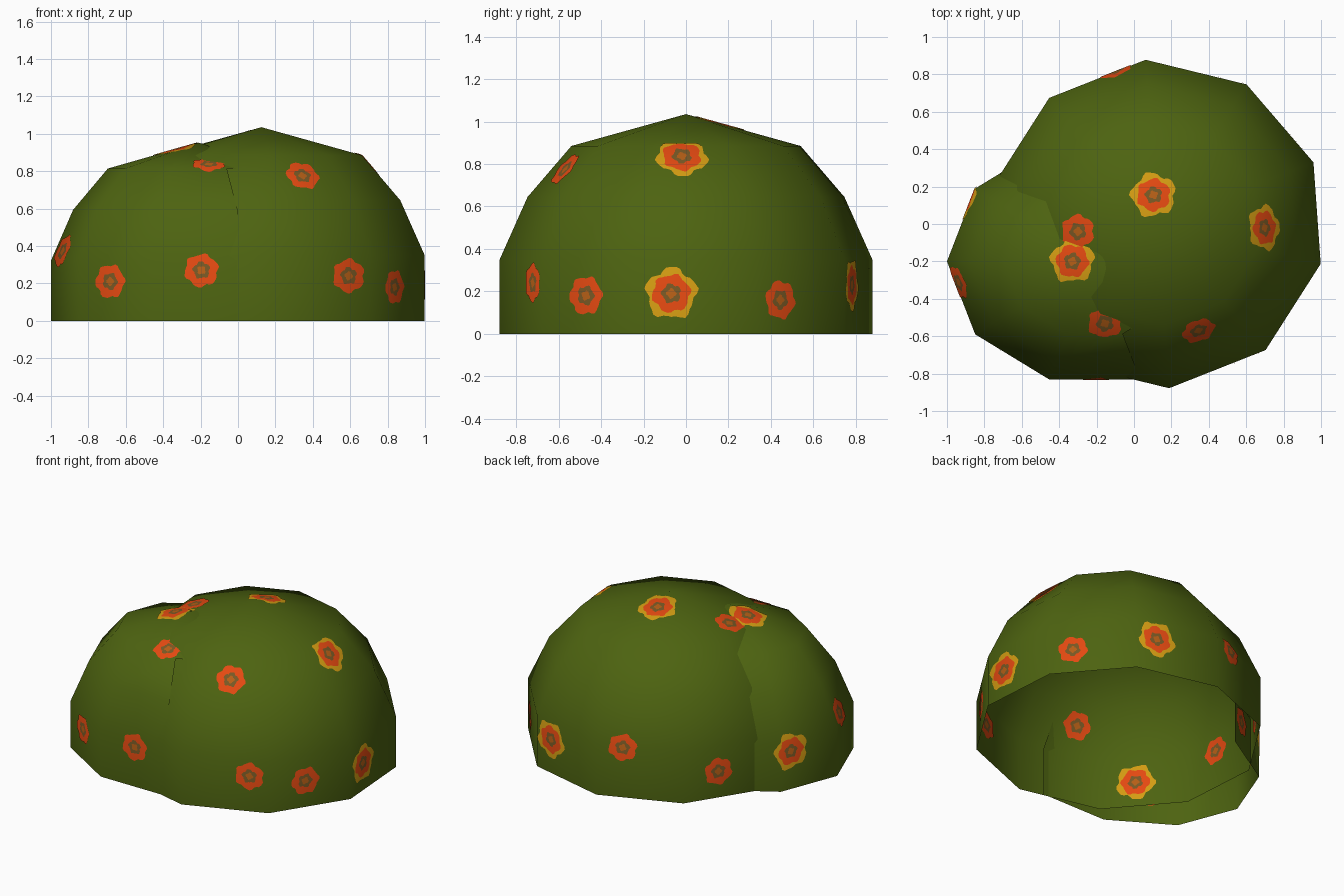
import bpy, bmesh, math, random
from mathutils import Vector
from mathutils.bvhtree import BVHTree
from mathutils.interpolate import poly_3d_calc

if "Cube" in bpy.data.objects:
    bpy.data.objects.remove(bpy.data.objects["Cube"])

random.seed(4)


def material(name, r, g, b):
    lin = [((c / 255 + 0.055) / 1.055) ** 2.4 for c in (r, g, b)]
    m = bpy.data.materials.new(name)
    m.diffuse_color = (*lin, 1)
    m.use_nodes = True
    m.node_tree.nodes["Principled BSDF"].inputs["Base Color"].default_value = m.diffuse_color
    return m


LEAF = material("leaf green", 77, 99, 16)
FLOWER_MATS = [material("petal orange", 228, 73, 17), material("petal yellow", 212, 156, 18),
               material("flower ring brown", 120, 88, 36), material("flower heart amber", 182, 95, 22)]

# Profile of a dome: (radius factor, height)
PROFILE = [(1, 0), (1, 0.35), (0.85, 0.645), (0.615, 0.885)]
SIDES = 10


def dome(name, cx, cy, rx, ry, hz, turn, keep=range(SIDES)):
    """Ten-sided open dome; wall columns outside 'keep' are left out (buried)."""
    bm = bmesh.new()
    rings = []
    for f, z in PROFILE:
        ring = []
        for k in range(SIDES):
            a = math.radians(turn + 36 * k)
            ring.append(bm.verts.new((cx + rx * f * math.cos(a), cy + ry * f * math.sin(a), z * hz)))
        rings.append(ring)
    apex = bm.verts.new((cx, cy, 1.035 * hz))
    for k in range(SIDES):
        n = (k + 1) % SIDES
        if k in keep:
            for lo, hi in zip(rings, rings[1:]):
                bm.faces.new((lo[k], lo[n], hi[n], hi[k]))
        bm.faces.new((rings[-1][k], rings[-1][n], apex))
    bmesh.ops.delete(bm, geom=[v for v in bm.verts if not v.link_faces], context='VERTS')
    for f in bm.faces:
        f.smooth = True
    me = bpy.data.meshes.new(name)
    bm.to_mesh(me)
    bm.free()
    me.materials.append(LEAF)
    bpy.context.collection.objects.link(bpy.data.objects.new(name, me))
    return me


def surface(me):
    """Returns a lookup: point -> (nearest surface point, face normal, smooth normal)."""
    co = [v.co.copy() for v in me.vertices]
    vn = [v.normal.copy() for v in me.vertices]
    polys = [tuple(p.vertices) for p in me.polygons]
    tree = BVHTree.FromPolygons(co, polys)

    def look(p):
        q, n, i, _ = tree.find_nearest(p)
        w = poly_3d_calc([co[v] for v in polys[i]], q)
        s = sum((vn[v] * k for v, k in zip(polys[i], w)), Vector())
        return q, n, s.normalized()
    return look


SEG = 36


def flower(name, look, centre, yellow, size=0.088):
    """Thin painted flower following the dome, on its outer and inner skin."""
    c, n, _ = look(Vector(centre))
    up = Vector((0, 0, 1)) if abs(n.z) < 0.95 else Vector((0, 1, 0))
    u = up.cross(n).normalized()
    w = n.cross(u)
    ph = [random.uniform(0, 6.28) for _ in range(5)]
    # ring borders: (radius, wobble amount, lobes, phase)
    heart = (0.022, 0.15, 4, ph[0])
    brown = (0.044, 0.12, 5, ph[1])
    orange = (size, 0.08, 6, ph[2])
    outer = (size * 1.33, 0.10, 5, ph[3])
    bands = [((0, 0, 1, 0), heart, 1, 3), (heart, brown, 2, 2), (brown, orange, 4, 0)]
    if yellow:
        bands.append((orange, outer, 3, 1))

    def radius(b, t):
        r, amp, lobes, p = b
        return r * (1 + amp * math.sin(lobes * t + p) + amp * 0.4 * math.sin(11 * t + p))

    verts, faces, mats, normals = [], [], [], []
    for side in (1, -1):
        base = len(verts)
        rows = []
        for b0, b1, steps, mat in bands:
            for s in range(1, steps + 1):
                rows.append((b0, b1, s / steps, mat))
        q, _, s = look(c)
        verts.append(q + n * 0.004 * side)
        normals.append(s * side)
        for i, (b0, b1, f, mat) in enumerate(rows):
            for j in range(SEG):
                t = 2 * math.pi * j / SEG
                r = radius(b0, t) * (1 - f) + radius(b1, t) * f
                q, _, s = look(c + u * (r * math.cos(t)) + w * (r * math.sin(t)))
                verts.append(q + s * 0.004 * side)
                normals.append(s * side)
            for j in range(SEG):
                k = (j + 1) % SEG
                o = base + 1 + i * SEG
                face = (base, o + j, o + k) if i == 0 else (o - SEG + j, o + j, o + k, o - SEG + k)
                faces.append(face if side == 1 else face[::-1])
                mats.append(mat)
    me = bpy.data.meshes.new(name)
    me.from_pydata(verts, [], faces)
    for m in FLOWER_MATS:
        me.materials.append(m)
    for p, m in zip(me.polygons, mats):
        p.material_index = m
        p.use_smooth = True
    me.update()
    me.normals_split_custom_set_from_vertices(normals)
    bpy.context.collection.objects.link(bpy.data.objects.new(name, me))


# Foliage: a large dome and a smaller one sunk into its front left
large = dome("large_bush", 0.125, 0, 0.9, 0.88, 1.0, 22)
small = dome("small_bush", -0.21, -0.2, 0.79, 0.663, 0.92, 0, range(3, 8))

# Flowers: (x, y, z, has yellow outer petals)
LARGE_FLOWERS = [
    (0.345, -0.57, 0.775, 0), (0.59, -0.72, 0.24, 0), (0.835, -0.47, 0.18, 0),
    (0.105, 0.155, 0.99, 1), (-0.30, -0.04, 0.92, 0), (0.69, -0.02, 0.83, 1),
    (-0.10, 0.83, 0.34, 0), (-0.58, 0.48, 0.18, 0), (0.47, 0.777, 0.23, 1),
    (0.975, -0.07, 0.19, 1), (0.86, 0.44, 0.16, 0),
    (-0.50, -0.58, 0.17, 1), (-0.74, -0.08, 0.26, 0), (-0.15, -0.73, 0.51, 0)]
SMALL_FLOWERS = [
    (-0.68, -0.69, 0.21, 0), (-0.195, -0.83, 0.27, 0), (-0.93, -0.31, 0.37, 0),
    (-0.155, -0.53, 0.835, 0), (-0.33, -0.20, 0.92, 1), (-0.87, 0.12, 0.26, 1),
    (-0.55, 0.37, 0.20, 0)]

for label, me, spots in (("large", large, LARGE_FLOWERS), ("small", small, SMALL_FLOWERS)):
    look = surface(me)
    for i, (x, y, z, yel) in enumerate(spots):
        flower(f"{label}_bush_flower_{i + 1}", look, (x, y, z), yel)
